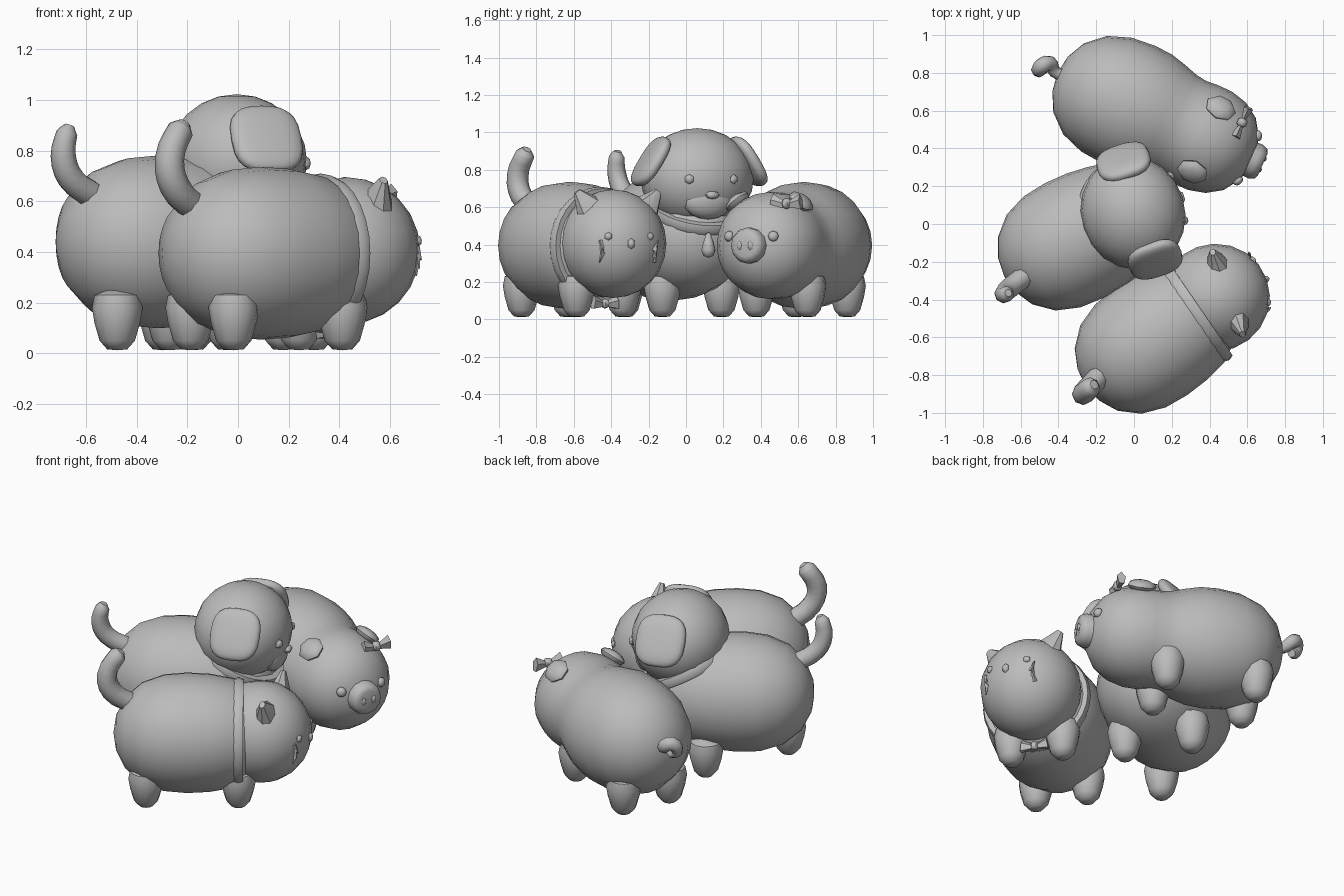
import bpy, bmesh, math
from mathutils import Matrix, Vector

if "Cube" in bpy.data.objects:
    bpy.data.objects.remove(bpy.data.objects["Cube"])

grey = bpy.data.materials.new("soft_grey")
grey.diffuse_color = (0.5, 0.5, 0.5, 1)
grey.use_nodes = True
grey.node_tree.nodes["Principled BSDF"].inputs["Base Color"].default_value = grey.diffuse_color


def frame(x, y, z, yaw):
    """Local axes: x forward, y to the left, z up."""
    return Matrix.Translation((x, y, z)) @ Matrix.Rotation(math.radians(yaw), 4, 'Z')


def aim(direction):
    return Vector(direction).to_track_quat('Z', 'Y').to_matrix().to_4x4()


def finish(ob, angle=50):
    ob.data.materials.clear()
    ob.data.materials.append(grey)
    bpy.ops.object.select_all(action='DESELECT')
    ob.select_set(True)
    bpy.context.view_layer.objects.active = ob
    bpy.ops.object.shade_smooth_by_angle(angle=math.radians(angle))
    return ob


def from_bmesh(name, bm, mat, angle=50):
    bmesh.ops.transform(bm, matrix=mat, verts=bm.verts)
    bmesh.ops.recalc_face_normals(bm, faces=bm.faces)
    me = bpy.data.meshes.new(name)
    bm.to_mesh(me)
    bm.free()
    ob = bpy.data.objects.new(name, me)
    bpy.context.collection.objects.link(ob)
    return finish(ob, angle)


def lathe(name, profile, mat, sides=24, closed=False):
    """Turn (radius, height) points around the local z axis."""
    bm = bmesh.new()
    vs = [bm.verts.new((r, 0, h)) for r, h in profile]
    pairs = list(zip(vs, vs[1:])) + ([(vs[-1], vs[0])] if closed else [])
    edges = [bm.edges.new(p) for p in pairs]
    bmesh.ops.spin(bm, geom=vs + edges, cent=(0, 0, 0), axis=(0, 0, 1),
                   angle=2 * math.pi, steps=sides, use_merge=True)
    bmesh.ops.remove_doubles(bm, verts=bm.verts, dist=0.0005)
    return from_bmesh(name, bm, mat)


def ball(name, size, mat, u=20, v=12, power=1.0):
    """Ellipsoid; a power below 1 makes it boxier."""
    bm = bmesh.new()
    bmesh.ops.create_uvsphere(bm, u_segments=u, v_segments=v, radius=1)
    for vert in bm.verts:
        vert.co = [math.copysign(abs(c) ** power, c) if abs(c) > 1e-5 else 0 for c in vert.co]
    return from_bmesh(name, bm, mat @ Matrix.Diagonal((*size, 1)))


def cone(name, r1, r2, depth, mat, sides=6, flat=1.0):
    bm = bmesh.new()
    bmesh.ops.create_cone(bm, cap_ends=True, segments=sides, radius1=r1,
                          radius2=r2, depth=depth)
    return from_bmesh(name, bm, mat @ Matrix.Diagonal((flat, 1, 1, 1)), 35)


def tube(name, points, radii, mat=Matrix()):
    cu = bpy.data.curves.new(name, 'CURVE')
    cu.dimensions = '3D'
    cu.bevel_depth, cu.bevel_resolution = 1.0, 2
    cu.resolution_u, cu.use_fill_caps = 3, True
    sp = cu.splines.new('BEZIER')
    sp.bezier_points.add(len(points) - 1)
    for bp, p, r in zip(sp.bezier_points, points, radii):
        bp.co, bp.radius = mat @ Vector(p), r
        bp.handle_left_type = bp.handle_right_type = 'AUTO'
    ob = bpy.data.objects.new(name, cu)
    bpy.context.collection.objects.link(ob)
    bpy.ops.object.select_all(action='DESELECT')
    ob.select_set(True)
    bpy.context.view_layer.objects.active = ob
    bpy.ops.object.convert(target='MESH')
    return finish(bpy.context.view_layer.objects.active)


FORWARD = Matrix.Rotation(math.pi / 2, 4, 'Y')
BODY = [(0, -.345), (.1, -.33), (.2, -.28), (.285, -.185), (.33, -.06), (.341, .07)]
LEG = [(0, .012), (.04, .016), (.07, .05), (.09, .12), (.1, .18), (.09, .23), (0, .27)]
FOUR = [("rear_left", -.16, .15), ("rear_right", -.16, -.15),
        ("front_left", .36, .15), ("front_right", .36, -.15)]


def body_and_legs(name, x, y, z, yaw, front_end, legs=FOUR):
    f = frame(x, y, z, yaw)
    lathe(name + "_body", BODY + front_end, f @ FORWARD)
    for label, along, side in legs:
        lathe(f"{name}_{label}_leg", LEG,
              frame(x, y, 0, yaw) @ Matrix.Translation((along, side, 0)), 12)
    return f


def collar(name, radius, mat):
    band = [(radius - .03, -.028), (radius + .008, -.028), (radius + .018, 0),
            (radius + .008, .028), (radius - .03, .028)]
    lathe(name, band, mat, 28, closed=True)


def bow(name, mat, size):
    # Two loops flaring away from a small knot
    ball(name + "_knot", (size * .3,) * 3, mat, 6, 4)
    for label, s in (("left", 1), ("right", -1)):
        m = mat @ Matrix.Translation((0, s * size * .45, 0)) @ aim((0, s, .15))
        cone(f"{name}_{label}_loop", size * .15, size * .45, size * .8, m, 5, .6)


def on_head(head, r, lateral, up, extra=0):
    """Point on a round head's face, with local z pointing outward."""
    p = Vector((math.sqrt(max(r * r - lateral ** 2 - up ** 2, 0)), lateral, up))
    return head @ Matrix.Translation(p * (1 + extra / r)) @ aim(p)


SIDES = (("left", 1), ("right", -1))

# Cat
cat = body_and_legs("cat", .03, -.665, .395, 34.5,
                    [(.334, .2), (.31, .33), (.27, .4), (.15, .48), (0, .5)])
collar("cat_collar", .297, cat @ Matrix.Translation((.36, 0, 0)) @ FORWARD)
bow("cat_collar_bow", cat @ Matrix.Translation((.41, 0, -.31)), .09)
head = frame(.43, -.39, .405, 20)
ball("cat_head", (.29, .285, .29), head)
tube("cat_tail", [(-.17, -.79, .57), (-.25, -.88, .66), (-.27, -.9, .77), (-.225, -.86, .885),
                  (-.21, -.85, .91)], [.058, .06, .058, .052, .025])
ball("cat_nose", (.022, .03, .02), on_head(head, .285, 0, 0), 6, 4)
for label, s in SIDES:
    ear = head @ Matrix.Translation((.07, s * .185, .22)) @ aim((.0, s * .12, .15))
    cone(f"cat_{label}_ear", .1, .022, .15, ear, 8, .75)
    ball(f"cat_{label}_eye", (.022, .022, .015), on_head(head, .285, s * .12, .04), 6, 4)
    for i, tilt in enumerate((70, 90, 110)):
        whisker = on_head(head, .285, s * .15, -.01 - i * .03, .006)
        cone(f"cat_{label}_whisker_{i}", .012, .003, .06,
             whisker @ Matrix.Rotation(math.radians(s * tilt), 4, 'Z')
             @ Matrix.Rotation(math.radians(75), 4, 'Y'), 4)

# Dog: the left hind leg is tucked away under the belly
dog = body_and_legs("dog", -.38, -.12, .44, 27,
                    [(.334, .2), (.315, .31), (.285, .42), (.22, .52), (.12, .59), (0, .61)],
                    [("rear_right", -.18, -.14), ("front_left", .24, .225),
                     ("front_right", .3, -.16)])
head = frame(-.005, .06, .755, 18)
ball("dog_head", (.275, .305, .268), head)
collar("dog_collar", .265, frame(-.04, .06, .6, 18) @ Matrix.Rotation(math.radians(27), 4, 'Y'))
lathe("dog_collar_tag", [(0, -.07), (.028, -.06), (.04, -.03), (.03, .01), (.012, .06), (0, .065)],
      frame(.215, .12, .4, 18), 8)
tube("dog_tail", [(-.57, -.27, .62), (-.66, -.34, .69), (-.69, -.37, .78), (-.675, -.37, .87),
                  (-.665, -.365, .9)], [.056, .054, .05, .042, .02])
ball("dog_muzzle", (.07, .14, .1), head @ Matrix.Translation((.185, 0, -.12)), 14, 8)
ball("dog_nose", (.025, .04, .022), head @ Matrix.Translation((.262, 0, -.09)), 6, 4)
for label, s in SIDES:
    flap = head @ Matrix.Translation((.035, s * .272, .09)) @ \
        Matrix.Rotation(math.radians(s * 32), 4, 'X')
    ball(f"dog_{label}_ear", (.145, .042, .15), flap, 20, 12, .72)
    ball(f"dog_{label}_eye", (.027, .027, .018), on_head(head, .278, s * .125, -.005), 6, 4)

# Pig: body and head are one smooth shape with a soft neck
pig = body_and_legs("pig", -.09, .66, .395, -24,
                    [(.335, .17), (.312, .26), (.29, .33), (.281, .39), (.286, .46), (.285, .54),
                     (.262, .63), (.21, .71), (.12, .77), (0, .79)])
head = frame(.375, .45, .405, -24)
lathe("pig_snout", [(0, .055), (.06, .06), (.085, .05), (.097, .02), (.095, -.06)],
      head @ Matrix.Translation((.275, 0, -.01)) @ FORWARD, 12)
curl = [(.05, 0, 0), (-.03, 0, 0), (-.075, .03, .03), (-.105, 0, .05), (-.11, -.03, .0),
        (-.08, 0, -.025)]
tube("pig_tail", curl, [.028, .033, .04, .042, .036, .025],
     pig @ Matrix.Translation((-.33, 0, .07)))
for label, s in SIDES:
    # Floppy ears lie against the head, tips forward
    spot = Vector((.01, s * .185, .225))
    ear = head @ Matrix.Translation(spot) @ aim(spot)
    ball(f"pig_{label}_ear", (.085, .075, .035), ear, 7, 6)
    ball(f"pig_{label}_eye", (.03, .03, .022), on_head(head, .285, s * .13, .04), 8, 5)
    ball(f"pig_{label}_nostril", (.008, .014, .024),
         head @ Matrix.Translation((.335, s * .032, -.01)), 6, 4)
bow("pig_bow", head @ Matrix.Translation((.145, .16, .215)), .1)
